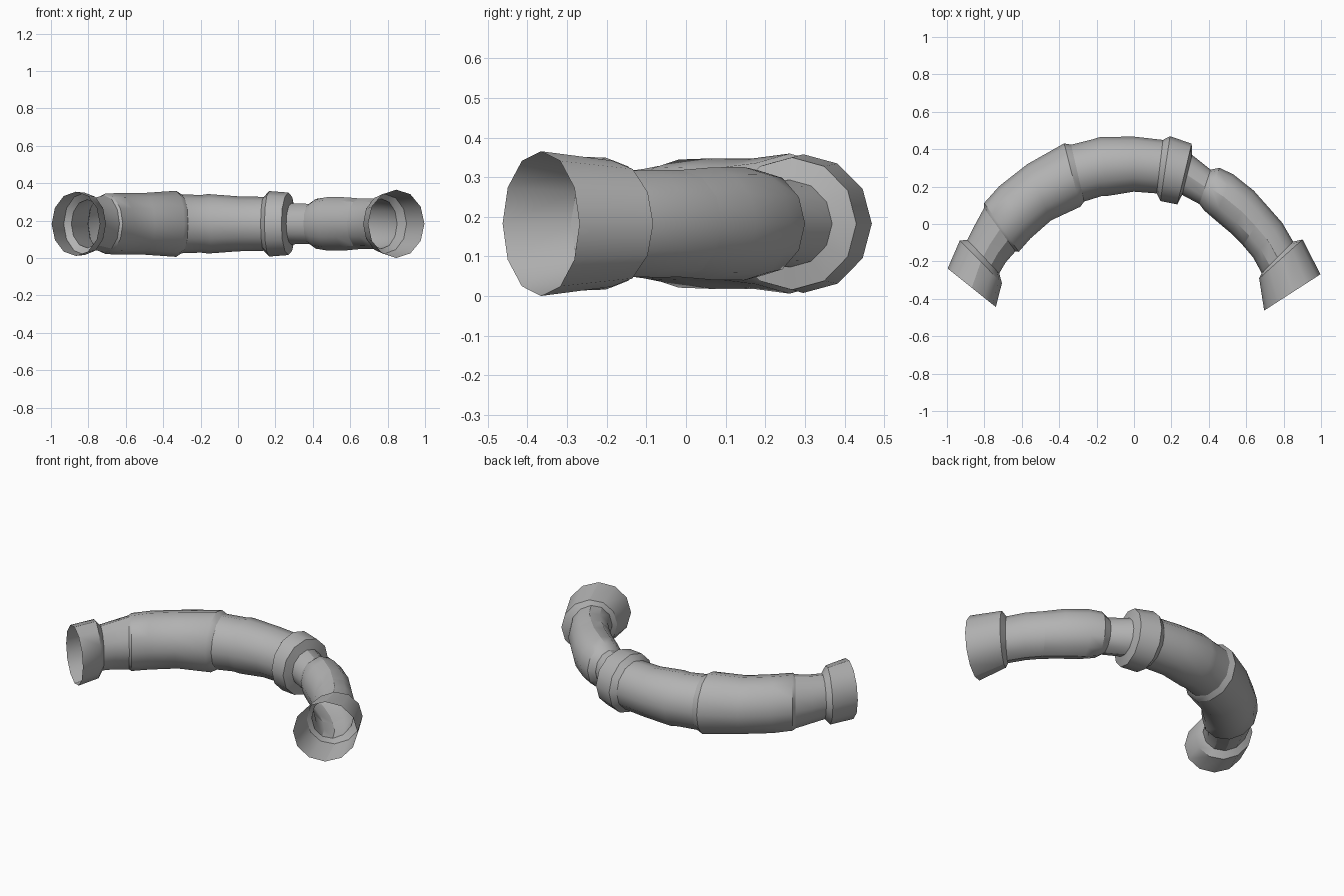
import bpy, bmesh, math
from mathutils import Vector

SIDES = 12
BEND_CENTRE = Vector((-0.015, -0.56, 0.183))
BEND_RADIUS = 0.88

cube = bpy.data.objects.get("Cube")
if cube:
    bpy.data.objects.remove(cube, do_unlink=True)

grey = bpy.data.materials.new("dull_grey_metal")
grey.use_nodes = True
colour = (0.45, 0.45, 0.45, 1)
grey.diffuse_color = colour
grey.node_tree.nodes["Principled BSDF"].inputs["Base Color"].default_value = colour


def direction(bearing):
    """Horizontal direction, measured from the back of the bend."""
    return Vector((math.sin(bearing), math.cos(bearing), 0))


def add_ring(bm, degrees, half_width, half_height, shift, lean):
    """Elliptical ring on the bend; lean is how far it turns with the bend."""
    bearing = math.radians(degrees)
    centre = BEND_CENTRE + direction(bearing) * (BEND_RADIUS + shift)
    across = direction(bearing * lean) * half_width
    up = Vector((0, 0, half_height))
    turns = [math.tau * i / SIDES for i in range(SIDES)]
    return [bm.verts.new(centre + across * math.cos(t) + up * math.sin(t)) for t in turns]


def pipe_section(name, stations):
    """Open tube skinned through a row of rings, faces outward."""
    bm = bmesh.new()
    rings = [add_ring(bm, *station) for station in stations]
    for near, far in zip(rings, rings[1:]):
        for i in range(SIDES):
            j = (i + 1) % SIDES
            bm.faces.new((near[i], near[j], far[j], far[i]))
    bm.normal_update()
    mesh = bpy.data.meshes.new(name)
    bm.to_mesh(mesh)
    bm.free()
    mesh.materials.append(grey)
    obj = bpy.data.objects.new(name, mesh)
    bpy.context.collection.objects.link(obj)
    bpy.ops.object.select_all(action='DESELECT')
    obj.select_set(True)
    bpy.context.view_layer.objects.active = obj
    bpy.ops.object.shade_smooth_by_angle(angle=math.radians(32))


# Part name, height relative to width, shift off the bend, lean,
# then bearing and half width of each ring;
# every section starts on the last ring of the one before it
sections = [
    ("right_end_collar", 1.04, 0, .68, [(-75.6, .165), (-66, .16), (-64, .124)]),
    ("right_neck", 1.07, 0, .68, [(-59, .129), (-53, .143)]),
    ("right_bend", 1.01, 0, .68,
     [(-52, .16), (-45, .163), (-34, .163), (-21, .175), (-19, .156)]),
    ("middle_pipe", 1, 0, .68, [(-12, .154), (-9.5, .159), (1, .147), (10, .144)]),
    ("middle_collar", 1, -.005, .7, [(12, .175), (19, .167), (20, .11)]),
    ("left_neck", 1.1, -.025, .65, [(27.5, .097)]),
    ("left_bend", 1.1, -.018, .66, [(30, .121), (35, .13), (43.5, .129), (50.5, .123)]),
    ("left_elbow", 1.12, -.01, .7, [(57, .121), (64, .119)]),
    ("left_end_collar", 1.02, .003, .74, [(65, .156), (77.3, .179)]),
]
joint = []
for part_name, height, shift, lean, rings in sections:
    stations = joint + [(degrees, width, width * height, shift, lean)
                        for degrees, width in rings]
    pipe_section(part_name, stations)
    joint = stations[-1:]
